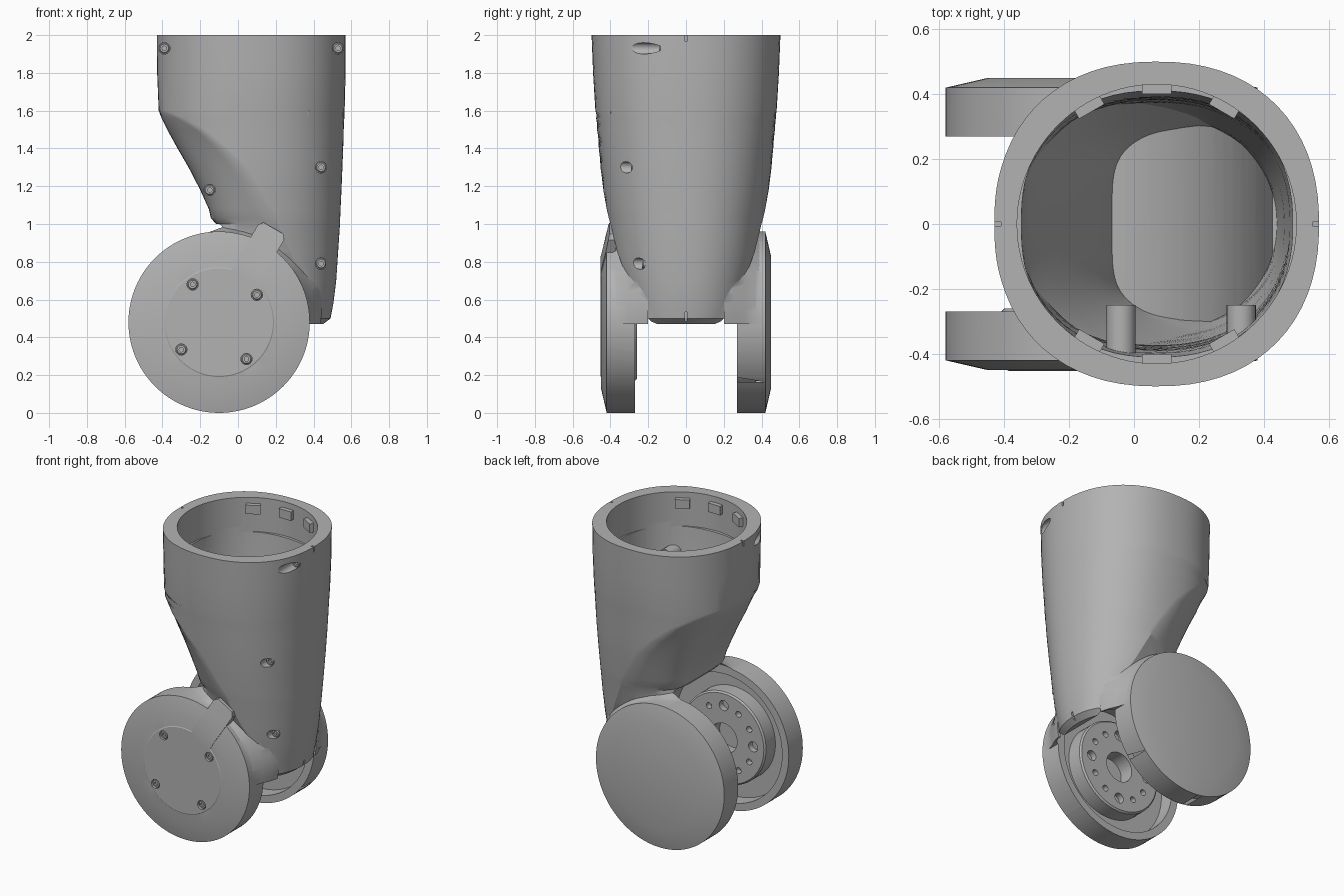
import bpy, bmesh, math
from mathutils import Matrix, Vector

if "Cube" in bpy.data.objects:
    bpy.data.objects.remove(bpy.data.objects["Cube"], do_unlink=True)

GREY = (0.45, 0.45, 0.45, 1.0)
grey = bpy.data.materials.new("plain grey")
grey.use_nodes = True
grey.diffuse_color = GREY
grey.node_tree.nodes["Principled BSDF"].inputs["Base Color"].default_value = GREY

JOINT = (-0.1, 0.48)      # x, z of the hinge axis
TUBE_X = 0.07             # centre of the tube and its socket


def make(name, bm):
    bmesh.ops.remove_doubles(bm, verts=bm.verts, dist=1e-5)
    bmesh.ops.recalc_face_normals(bm, faces=bm.faces)
    mesh = bpy.data.meshes.new(name)
    bm.to_mesh(mesh)
    bm.free()
    mesh.materials.append(grey)
    ob = bpy.data.objects.new(name, mesh)
    bpy.context.collection.objects.link(ob)
    return ob


def skin(name, rings, cap):
    """Join equal rings of points with quads."""
    bm = bmesh.new()
    rows = [[bm.verts.new(p) for p in ring] for ring in rings]
    n = len(rows[0])
    for a, b in zip(rows, rows[1:]):
        for i in range(n):
            j = (i + 1) % n
            bm.faces.new((a[i], a[j], b[j], b[i]))
    if cap:
        bm.faces.new(rows[0])
        bm.faces.new(rows[-1])
    return make(name, bm)


def lathe(name, profile, x, z, seg=96):
    """Turn a (radius, y) profile about an axis along y."""
    turn = [math.tau * i / seg for i in range(seg)]
    rings = [[(x + r * math.cos(t), y, z + r * math.sin(t)) for t in turn]
             for r, y in profile]
    return skin(name, rings, False)


def pegs(name, items):
    """Several cylinders along y: (x, z, radius, y start, y end)."""
    bm = bmesh.new()
    for x, z, r, y0, y1 in items:
        place = Matrix.Translation((x, (y0 + y1) / 2, z)) @ Matrix.Rotation(math.pi / 2, 4, 'X')
        bmesh.ops.create_cone(bm, cap_ends=True, segments=24, radius1=r, radius2=r,
                              depth=abs(y1 - y0), matrix=place)
    return make(name, bm)


def boxes(name, items):
    """Several boxes: (matrix, size)."""
    bm = bmesh.new()
    for place, size in items:
        bmesh.ops.create_cube(bm, size=1, matrix=place @ Matrix.Diagonal((*size, 1)))
    return make(name, bm)


def boolean(ob, tool, kind='DIFFERENCE', keep=False):
    mod = ob.modifiers.new(kind, 'BOOLEAN')
    mod.operation, mod.solver, mod.object = kind, 'EXACT', tool
    bpy.context.view_layer.objects.active = ob
    bpy.ops.object.modifier_apply(modifier=mod.name)
    if not keep:
        bpy.data.objects.remove(tool, do_unlink=True)


# Body sections: height, left x, crease x, right x, half depth
SECTIONS = [
    (2.0, -.43, -.41, .57, .5), (1.8, -.428, -.408, .57, .492), (1.6, -.42, -.4, .565, .48),
    (1.56, -.405, -.31, .563, .476), (1.5, -.375, -.2, .56, .471), (1.4, -.32, -.08, .557, .462),
    (1.3, -.262, .02, .553, .453), (1.18, -.2, .1, .548, .438), (1.08, -.155, .165, .543, .425),
    (1.03, -.143, .195, .541, .418), (1.0, -.115, .21, .54, .412), (.85, -.2, .28, .53, .395),
    (.7, -.2, .35, .52, .37), (.58, -.2, .395, .505, .35), (.5, -.2, .43, .49, .345),
    (.47, -.2, .41, .45, .33)]


def section(z, left, crease, right, depth, inset):
    """Rounded tube outline, with a scooped curve left of its crease."""
    power = 2 / 2.25
    scoop = 2.5 + 2.5 * max(0, min(1, (1.5 - z) / .45))
    left, right, depth = left + inset, right - inset, depth - inset

    def reach(side):
        return right - TUBE_X if side >= 0 else .5 - inset
    u = crease - TUBE_X
    u = max(-.96, min(.96, u / reach(u)))
    crease = TUBE_X + u * reach(u)
    end = math.acos(math.copysign(abs(u) ** (1 / power), u))
    ring = []
    for i in range(64):
        t = end * (2 * i / 63 - 1)
        c, s = math.cos(t), math.sin(t)
        ring.append((TUBE_X + math.copysign(abs(c) ** power * reach(c), c),
                     math.copysign(abs(s) ** power * depth, s), z))
    edge = ring[-1][1]
    for i in range(1, 32):
        k = 1 - i / 16
        ring.append((left + (crease - left) * abs(k) ** scoop, edge * k, z))
    return ring


body = skin("link_body", [section(*row, 0) for row in SECTIONS], True)

for side in (-1, 1):
    # Hinge cheeks
    profile = [(0, .45), (.35, .45), (.48, .42), (.48, .25), (0, .25)]
    boolean(body, lathe("cheek", [(r, y * side) for r, y in profile], *JOINT), 'UNION')
    # Flared root blending each cheek into the tube
    flare = [(.465, .415), (.49, .37), (.525, .31), (.575, .25), (.6, .2), (.4, .2), (.4, .415)]
    rings = []
    for deg in range(-1, 103, 4):
        t, fade = math.radians(deg), min(1, .55 + deg / 80, (106 - deg) / 45)
        rings.append([])
        for r, y in flare:
            r = .46 + (r - .46) * fade if r > .46 else r
            rings[-1].append((JOINT[0] + r * math.cos(t), y * side, JOINT[1] + r * math.sin(t)))
    boolean(body, skin("cheek_root", rings, True), 'UNION')

# Slot between the cheeks, with rounded corners
half = [(0, -.27), (.485, -.27), (.51, -.255), (.52, -.22)]
boolean(body, lathe("slot", half + [(r, -y) for r, y in reversed(half)], *JOINT))

# Hollow interior above the slot's arch, and the round socket at the top
hollow = skin("hollow", [section(*row, .08) for row in SECTIONS[1:-3]], True)
boolean(hollow, lathe("arch", [(0, -1), (.57, -1), (.57, 1), (0, 1)], *JOINT))
boolean(body, hollow)
turn = [math.tau * i / 96 for i in range(96)]
boolean(body, skin("bore", [[(TUBE_X + .43 * math.cos(t), .43 * math.sin(t), z) for t in turn]
                            for z in (1.77, 2.1)], True))

# Recess inside each cheek
for side in (-1, 1):
    boolean(body, lathe("recess", [(0, .19 * side), (.43, .19 * side),
                                   (.43, .37 * side), (0, .37 * side)], *JOINT))

# Alignment notches on the seam
boolean(body, boxes("notches", [
    (Matrix.Translation(p), (.04, .012, .07))
    for p in ((-.43, 0, 2), (.57, 0, 2), (.49, 0, .5))]))

# Cover with an arm that follows the chamfer of the front cheek
cover = lathe("joint_cover", [(0, -.453), (.285, -.453), (.29, -.45), (.29, -.44), (0, -.44)], *JOINT)
ray = Vector((math.cos(math.radians(60)), 0, math.sin(math.radians(60))))
across = Vector((-ray.z, 0, ray.x))
hub = Vector((JOINT[0], 0, JOINT[1]))
arm_path = [(.25, -.453, .08), (.35, -.453, .08), (.47, -.426, .08),
            (.55, -.411, .08), (.575, -.405, .06)]
arm = skin("cover_arm", [[hub + ray * r + across * w * k + Vector((0, y, 0))
                          for k, y in ((-1, top), (1, top), (1, -.37), (-1, -.37))]
                         for r, top, w in arm_path], True)

# Counterbored screws: x, z, seat depth
SCREWS = [(-.39, 1.93, -.13), (.53, 1.93, -.13), (-.15, 1.18, -.18), (.44, 1.3, -.28),
          (.44, .79, -.22), (-.24, .68, -.435), (.1, .625, -.435),
          (-.3, .335, -.435), (.045, .285, -.435)]
drills = pegs("drills", [(x, z, .03, -1, y) for x, z, y in SCREWS])
for part in (cover, arm):
    boolean(part, drills, keep=True)
boolean(body, drills)
parts = [body, cover, arm]
for x, z, y in SCREWS:
    head = [(0, .0), (.012, .0), (.012, -.012), (.022, -.012), (.027, -.006), (.027, .02), (0, .02)]
    parts.append(lathe("screw", [(r, y + d) for r, d in head], x, z, 24))

# Motor flanges inside the cheeks, with a centre hole and a bolt circle
for name, side, face in (("front_flange", -1, .26), ("back_flange", 1, .28)):
    rim = [(0, .38), (.31, .38), (.31, face + .01), (.3, face), (.1, face), (.1, .36), (0, .36)]
    flange = lathe(name, [(r, y * side) for r, y in rim], *JOINT)
    holes = []
    for i in range(12):
        a = math.tau * i / 12
        holes.append((JOINT[0] + .22 * math.cos(a), JOINT[1] + .22 * math.sin(a),
                      .034 if i % 3 == 0 else .02, side * .2, side * (face + .04)))
    boolean(flange, pegs("bolt_holes", holes))
    parts.append(flange)

# Locking tabs around the socket
tabs = []
for deg in (60, 90, 120, 240, 270, 300):
    place = (Matrix.Translation((TUBE_X, 0, 1.93)) @ Matrix.Rotation(math.radians(deg), 4, 'Z')
             @ Matrix.Translation((.42, 0, 0)))
    tabs.append((place, (.04, .09, .06)))
parts.append(boxes("locking_tabs", tabs))

# Screw sleeves inside the front wall
parts.append(pegs("screw_sleeves", [(x, 1.6, .045, -.4, -.25) for x in (-.04, .33)]))

bpy.ops.object.select_all(action='DESELECT')
for ob in parts:
    ob.select_set(True)
bpy.context.view_layer.objects.active = body
bpy.ops.object.shade_smooth_by_angle(angle=math.radians(28))
